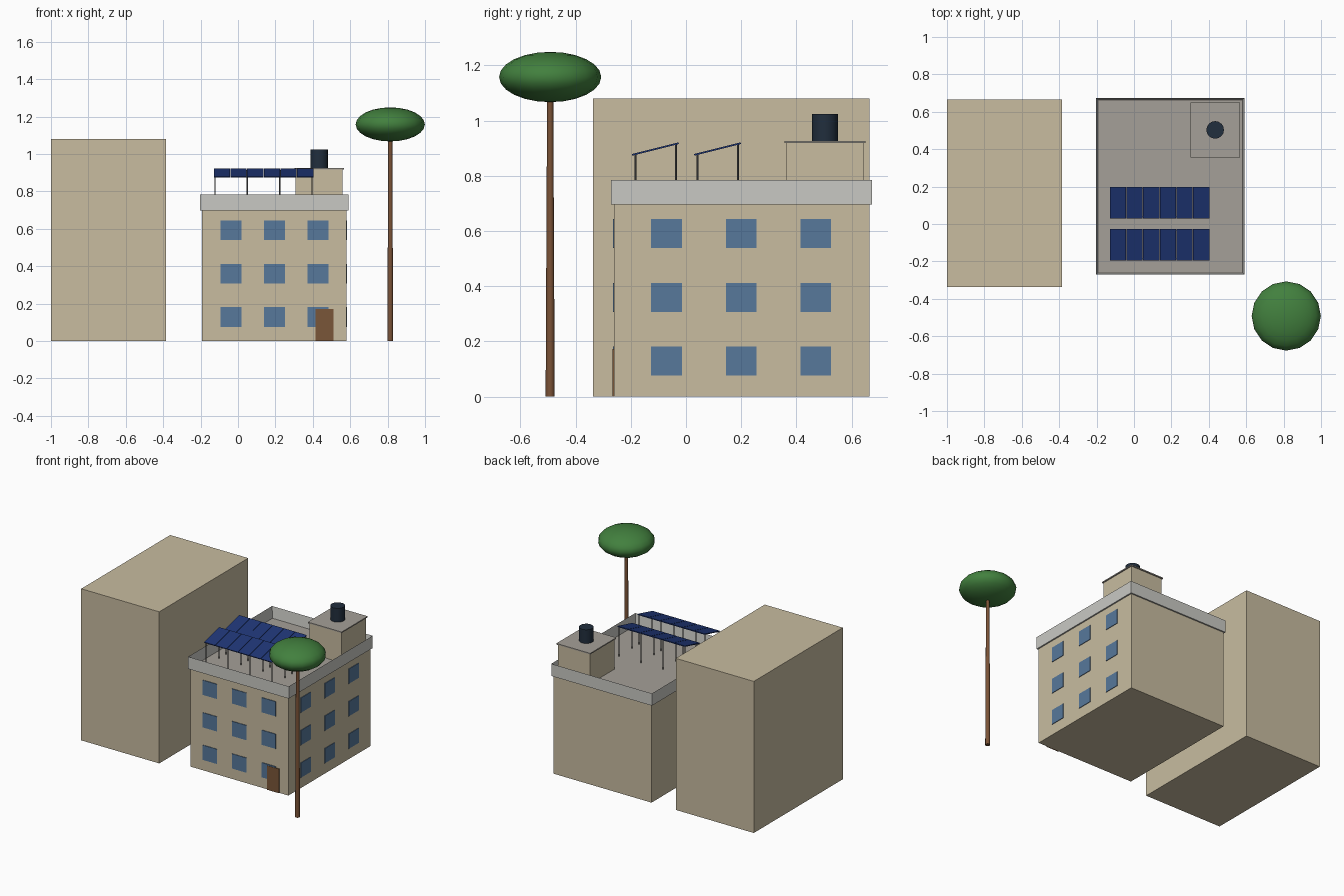
import bpy
import bmesh
import math
from mathutils import Matrix, Vector

if "Cube" in bpy.data.objects:
    bpy.data.objects.remove(bpy.data.objects["Cube"], do_unlink=True)


def material(name, *rgb):
    """Flat colour from 8-bit display values."""
    linear = [(c / 255 / 12.92) if c < 11 else ((c / 255 + 0.055) / 1.055) ** 2.4 for c in rgb]
    mat = bpy.data.materials.new(name)
    mat.use_nodes = True
    mat.diffuse_color = (*linear, 1)
    mat.node_tree.nodes["Principled BSDF"].inputs["Base Color"].default_value = (*linear, 1)
    return mat


WALL = material("sand wall", 200, 188, 160)
PARAPET = material("pale concrete", 201, 201, 196)
ROOF = material("grey roof", 165, 160, 152)
GLASS = material("blue glass", 87, 120, 155)
DOOR = material("brown door", 122, 86, 56)
PANEL = material("solar blue", 31, 54, 118)
METAL = material("grey metal", 95, 95, 95)
TANK = material("dark tank", 33, 46, 61)
BARK = material("bark", 122, 82, 54)
LEAF = material("leaf green", 66, 128, 62)


def finish(bm, name, *mats, smooth=False):
    mesh = bpy.data.meshes.new(name)
    bm.to_mesh(mesh)
    bm.free()
    for mat in mats:
        mesh.materials.append(mat)
    obj = bpy.data.objects.new(name, mesh)
    bpy.context.collection.objects.link(obj)
    if smooth:
        bpy.ops.object.select_all(action="DESELECT")
        obj.select_set(True)
        bpy.context.view_layer.objects.active = obj
        bpy.ops.object.shade_smooth_by_angle(angle=math.radians(40))
    return obj


def add_box(bm, low, high):
    low, high = Vector(low), Vector(high)
    place = Matrix.Translation((low + high) / 2) @ Matrix.Diagonal((*(high - low), 1))
    bmesh.ops.create_cube(bm, size=1, matrix=place)


def box(name, low, high, mat):
    bm = bmesh.new()
    add_box(bm, low, high)
    return finish(bm, name, mat)


def add_column(bm, x, y, z0, z1, r0, r1, sides):
    bmesh.ops.create_cone(bm, cap_ends=True, segments=sides, radius1=r0, radius2=r1,
                          depth=z1 - z0, matrix=Matrix.Translation((x, y, (z0 + z1) / 2)))


# Building masses
box("neighbour_block", (-1, -0.337, 0), (-0.385, 0.665, 1.08), WALL)
X0, X1, Y0, Y1 = -0.193, 0.58, -0.261, 0.664
DECK = 0.703
box("main_block", (X0, Y0, 0), (X1, Y1, 0.7), WALL)

# Parapet tray with a sunken roof deck
bm = bmesh.new()
add_box(bm, (X0 - 0.01, Y0 - 0.01, 0.697), (X1 + 0.01, Y1 + 0.01, 0.784))
top = max(bm.faces, key=lambda f: f.calc_center_median().z)
bmesh.ops.inset_region(bm, faces=[top], thickness=0.014)
for vert in top.verts:
    vert.co.z = DECK
top.material_index = 1
finish(bm, "parapet_and_deck", PARAPET, ROOF)

# Windows on the front and the +x side
front, side = bmesh.new(), bmesh.new()
HALF = 0.056
for row in range(3):
    z0 = 0.076 + 0.2315 * row
    z1 = z0 + 0.105
    for col in (-1, 0, 1):
        x = 0.195 + 0.232 * col
        y = 0.2 + 0.27 * col
        add_box(front, (x - HALF, Y0 - 0.004, z0), (x + HALF, Y0 + 0.004, z1))
        add_box(side, (X1 - 0.004, y - HALF, z0), (X1 + 0.004, y + HALF, z1))
finish(front, "front_windows", GLASS)
finish(side, "side_windows", GLASS)
box("front_door", (0.414, Y0 - 0.006, 0), (0.511, Y0 + 0.003, 0.172), DOOR)

# Stair house, its cap and the water tank
box("stair_house", (0.308, 0.363, DECK), (0.56, 0.643, 0.918), WALL)
box("stair_house_cap", (0.301, 0.356, 0.918), (0.567, 0.65, 0.926), ROOF)
bm = bmesh.new()
add_column(bm, 0.434, 0.503, 0.926, 1.024, 0.047, 0.047, 16)
finish(bm, "water_tank", TANK, smooth=True)

# Two tilted rows of solar panels on posts
TILT = math.atan(0.25)
LEFT, WIDTH, COUNT = -0.131, 0.535, 6
for label, yc in (("front", -0.111), ("back", 0.114)):
    tilt = Matrix.Translation((0, yc, 0.897)) @ Matrix.Rotation(TILT, 4, "X")
    bm = bmesh.new()
    pitch = WIDTH / COUNT
    for i in range(COUNT):
        x = LEFT + pitch * i
        add_box(bm, (x + 0.0015, -0.087, -0.003), (x + pitch - 0.0015, 0.087, 0.003))
    bm.transform(tilt)
    finish(bm, label + "_solar_panels", PANEL)

    bm = bmesh.new()
    for i in range(4):
        x = LEFT + 0.008 + (WIDTH - 0.016) * i / 3
        for dy in (-0.072, 0.074):
            add_column(bm, x, yc + dy, DECK, 0.895 + dy / 4, 0.0035, 0.0035, 8)
    finish(bm, label + "_panel_posts", METAL)

# Tree
TX, TY = 0.814, -0.492
bm = bmesh.new()
add_column(bm, TX, TY, 0, 1.12, 0.0165, 0.011, 10)
finish(bm, "tree_trunk", BARK, smooth=True)
bm = bmesh.new()
bmesh.ops.create_uvsphere(bm, u_segments=16, v_segments=12, radius=1,
                          matrix=Matrix.Translation((TX, TY, 1.158)) @ Matrix.Diagonal((0.185, 0.185, 0.091, 1)))
crown = finish(bm, "tree_crown", LEAF)
for face in crown.data.polygons:
    face.use_smooth = True
